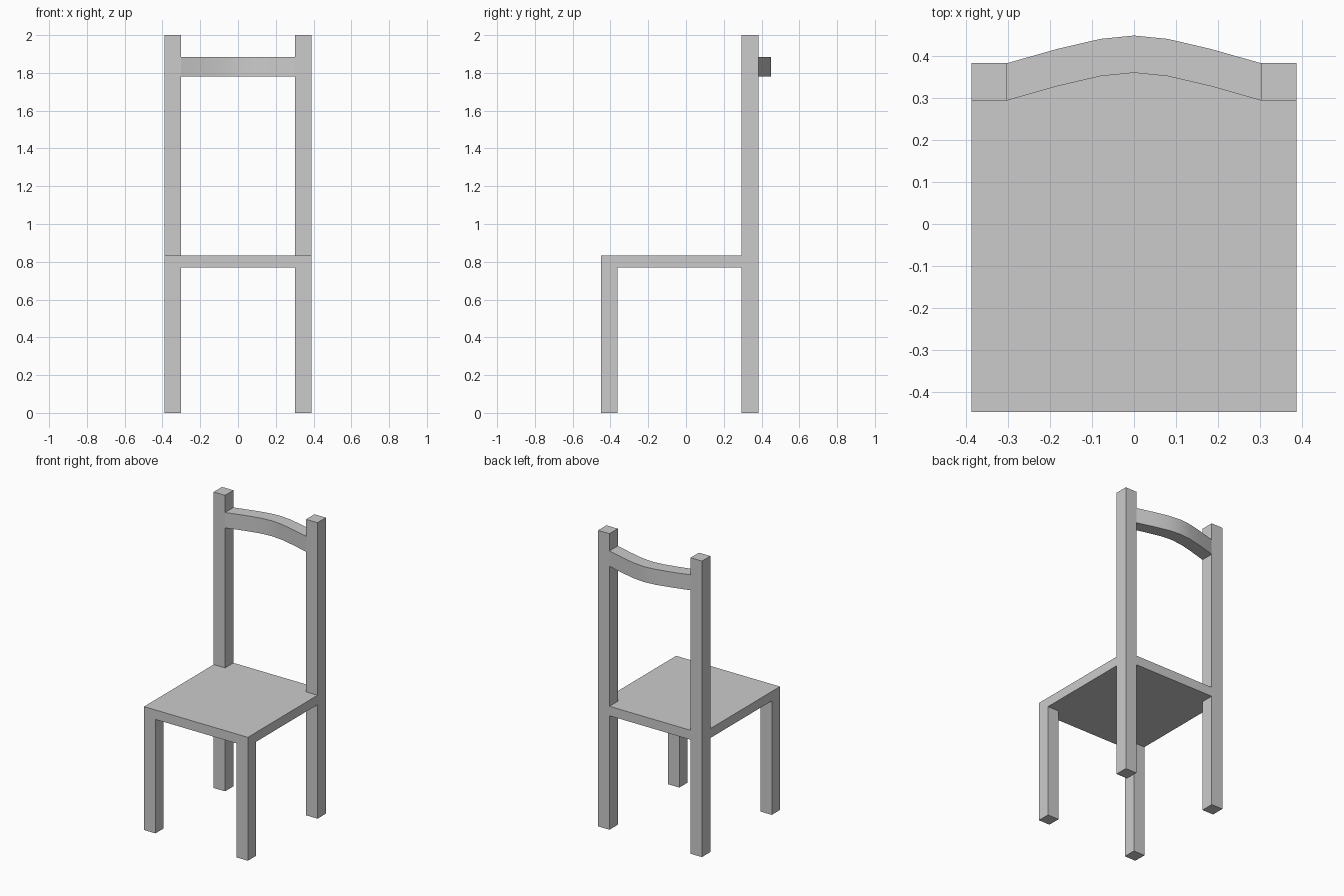
import bpy, bmesh, math

if "Cube" in bpy.data.objects:
    bpy.data.objects.remove(bpy.data.objects["Cube"])

XO, XI = 0.388, 0.303           # outer / inner faces of the legs
YF, YFI = -0.449, -0.362        # front legs
YB, YBI = 0.384, 0.295          # back posts
SEAT_Z0, SEAT_Z1 = 0.77, 0.834


def prism(name, outline, z0, z1):
    """Extrude a flat xy outline (counter-clockwise) from z0 to z1."""
    bm = bmesh.new()
    face = bm.faces.new([bm.verts.new((x, y, z0)) for x, y in outline])
    top = bmesh.ops.extrude_face_region(bm, geom=[face])["geom"]
    verts = [v for v in top if isinstance(v, bmesh.types.BMVert)]
    bmesh.ops.translate(bm, verts=verts, vec=(0, 0, z1 - z0))
    bmesh.ops.recalc_face_normals(bm, faces=bm.faces)
    mesh = bpy.data.meshes.new(name)
    bm.to_mesh(mesh)
    bm.free()
    obj = bpy.data.objects.new(name, mesh)
    bpy.context.collection.objects.link(obj)
    return obj


def rect(x0, x1, y0, y1):
    return [(x0, y0), (x1, y0), (x1, y1), (x0, y1)]


# Seat slab, notched at the back corners around the posts
prism("seat", [(-XO, YF), (XO, YF), (XO, YBI), (XI, YBI), (XI, YB),
               (-XI, YB), (-XI, YBI), (-XO, YBI)], SEAT_Z0, SEAT_Z1)

# Front legs and full-height back posts
for side, x0, x1 in (("left", -XO, -XI), ("right", XI, XO)):
    prism(f"front_leg_{side}", rect(x0, x1, YF, YFI), 0, SEAT_Z0)
    prism(f"back_post_{side}", rect(x0, x1, YBI, YB), 0, 2.0)

# Curved top rail bowing backwards between the posts
half = [(XI, YBI), (0.183, 0.329), (0.08, 0.353)]
front = [(-x, y) for x, y in half] + [(0, 0.361)] + half[::-1]
depth = YB - YBI
back = [(x, y + depth) for x, y in reversed(front)]
rail = prism("top_rail", front + back, 1.78, 1.884)
bpy.context.view_layer.objects.active = rail
rail.select_set(True)
bpy.ops.object.shade_smooth_by_angle(angle=math.radians(30))
